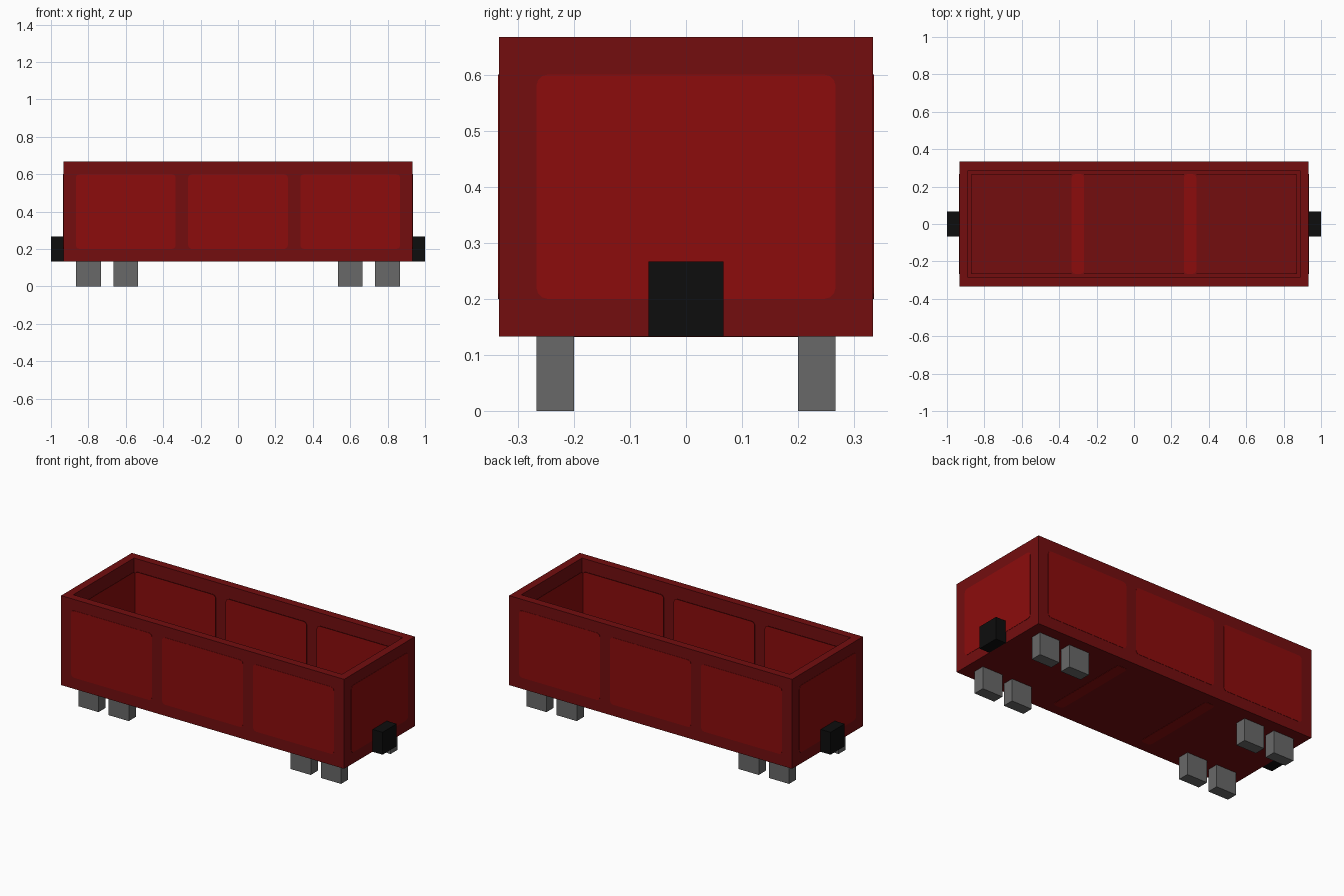
import bpy, bmesh, math
from mathutils import Matrix, Vector

if "Cube" in bpy.data.objects:
    bpy.data.objects.remove(bpy.data.objects["Cube"])

U = 1 / 15  # base module of the model


def material(name, rgb):
    m = bpy.data.materials.new(name)
    m.diffuse_color = (*[(c / 255 / 12.92 if c < 11 else ((c / 255 + 0.055) / 1.055) ** 2.4) for c in rgb], 1)
    m.use_nodes = True
    m.node_tree.nodes["Principled BSDF"].inputs["Base Color"].default_value = m.diffuse_color
    return m


DARK = material("dark red frame", (115, 13, 15))
RED = material("red panel", (140, 12, 12))
GREY = material("wheel grey", (104, 104, 104))
BLACK = material("coupler black", (13, 13, 13))


def finish(name, bm, mat):
    bmesh.ops.recalc_face_normals(bm, faces=bm.faces)
    me = bpy.data.meshes.new(name)
    bm.to_mesh(me)
    bm.free()
    me.materials.append(mat)
    ob = bpy.data.objects.new(name, me)
    bpy.context.collection.objects.link(ob)
    return ob


def box_mesh(lo, hi):
    lo, hi = Vector(lo), Vector(hi)
    bm = bmesh.new()
    bmesh.ops.create_cube(bm, size=1, matrix=Matrix.Translation((lo + hi) / 2) @ Matrix.Diagonal((*(hi - lo), 1)))
    return bm


def plate(name, centre, u, v, w, h):
    """Thin rounded panel centred on a surface point, spanned by axes u and v."""
    r, t = 0.02, 0.0015
    u, v = Vector(u), Vector(v)
    n = u.cross(v)
    bm = bmesh.new()
    pts = []
    for q, (sx, sy) in enumerate([(1, 1), (-1, 1), (-1, -1), (1, -1)]):
        for i in range(4):
            a = math.radians(90 * q + 30 * i)
            pts.append((sx * (w / 2 - r) + r * math.cos(a), sy * (h / 2 - r) + r * math.sin(a)))
    face = bm.faces.new([bm.verts.new(Vector(centre) + u * x + v * y - n * t) for x, y in pts])
    top = bmesh.ops.extrude_face_region(bm, geom=[face])["geom"]
    bmesh.ops.translate(bm, vec=n * 2 * t, verts=[e for e in top if isinstance(e, bmesh.types.BMVert)])
    return finish(name, bm, RED)


# open wagon body: top face inset and pushed down to the floor
bm = box_mesh((-14 * U, -5 * U, 2 * U), (14 * U, 5 * U, 10 * U))
top = max(bm.faces, key=lambda f: f.calc_center_median().z)
bmesh.ops.inset_region(bm, faces=[top], thickness=U)
hole = bmesh.ops.extrude_discrete_faces(bm, faces=[top])["faces"][0]
bmesh.ops.translate(bm, vec=(0, 0, -7 * U), verts=hole.verts)
finish("wagon_body", bm, DARK)

# painted panels on the outside and inside of all walls
for s in (-1, 1):
    for x, w in ((-9 * U, 8 * U), (0, 8 * U), (9 * U, 8 * U)):
        plate("outer_side_panel", (x, s * 5 * U, 6 * U), (-s, 0, 0), (0, 0, 1), w, 6 * U)
        plate("inner_side_panel", (x, s * 4 * U, 6 * U), (s, 0, 0), (0, 0, 1), w, 6 * U)
    plate("outer_end_panel", (s * 14 * U, 0, 6 * U), (0, s, 0), (0, 0, 1), 8 * U, 6 * U)
    plate("inner_end_panel", (s * 13 * U, 0, 6 * U), (0, -s, 0), (0, 0, 1), 8 * U, 6 * U)
    # floor stripes, above and below
    plate("floor_stripe", (s * 4.5 * U, 0, 3 * U), (1, 0, 0), (0, 1, 0), U, 8 * U)
    plate("underside_stripe", (s * 4.5 * U, 0, 2 * U), (-1, 0, 0), (0, 1, 0), U, 8 * U)

    # couplers
    a, b = sorted((s * 14 * U, s * 15 * U))
    finish("coupler", box_mesh((a, -U, 2 * U), (b, U, 4 * U)), BLACK)

    # square wheels
    for x in (-12, -9, 9, 12):
        y = s * 3.5 * U
        finish("wheel", box_mesh(((x - 1) * U, y - U / 2, 0), ((x + 1) * U, y + U / 2, 2 * U)), GREY)
